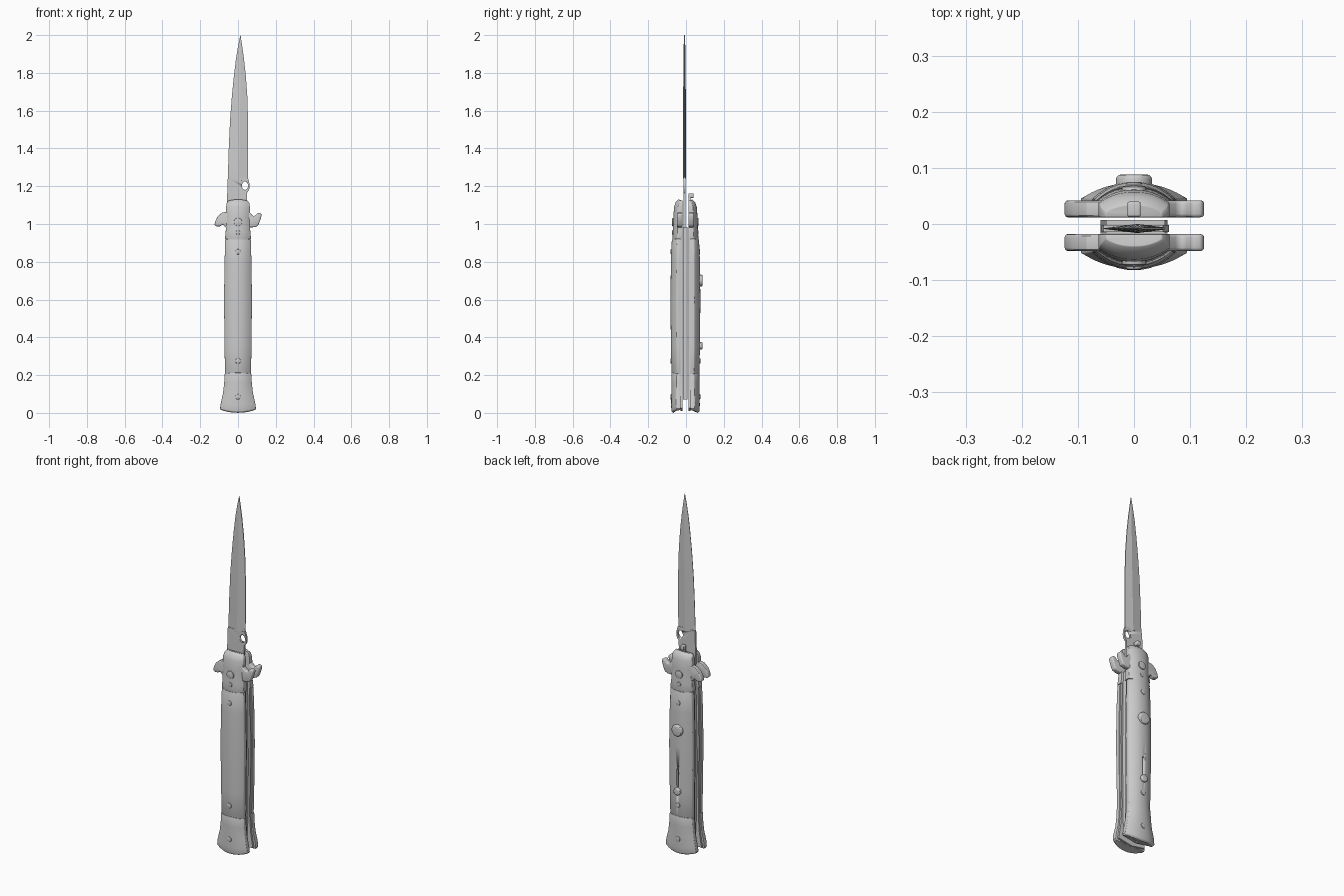
import bpy, bmesh, math

if "Cube" in bpy.data.objects:
    bpy.data.objects.remove(bpy.data.objects["Cube"])

C = -0.003          # y of the blade plane
GAP = 0.015         # half of the slot between the two handle halves

grey = bpy.data.materials.new("plain grey")
grey.diffuse_color = (0.6, 0.6, 0.6, 1)
grey.use_nodes = True
grey.node_tree.nodes["Principled BSDF"].inputs["Base Color"].default_value = grey.diffuse_color


def apply_all(ob):
    bpy.ops.object.select_all(action='DESELECT')
    bpy.context.view_layer.objects.active = ob
    ob.select_set(True)
    for m in list(ob.modifiers):
        bpy.ops.object.modifier_apply(modifier=m.name)


def finish(name, bm, bevel=0.0, segs=2, angle=30):
    bmesh.ops.recalc_face_normals(bm, faces=bm.faces)
    me = bpy.data.meshes.new(name)
    bm.to_mesh(me)
    bm.free()
    ob = bpy.data.objects.new(name, me)
    bpy.context.collection.objects.link(ob)
    me.materials.append(grey)
    if bevel:
        m = ob.modifiers.new("bevel", 'BEVEL')
        m.width, m.segments, m.limit_method = bevel, segs, 'ANGLE'
        m.angle_limit = math.radians(40)
    apply_all(ob)
    bpy.ops.object.shade_smooth_by_angle(angle=math.radians(angle))
    return ob


def loft(name, rings, bevel=0.0, angle=30):
    bm = bmesh.new()
    vs = [[bm.verts.new(p) for p in r] for r in rings]
    n = len(vs[0])
    for a, b in zip(vs, vs[1:]):
        for i in range(n):
            j = (i + 1) % n
            bm.faces.new((a[i], a[j], b[j], b[i]))
    bm.faces.new(vs[0])
    bm.faces.new(vs[-1])
    return finish(name, bm, bevel, 2, angle)


def prism(name, outline, y0, y1, bevel=0.0, segs=3):
    """Outline in x, z extruded along y."""
    bm = bmesh.new()
    f = bm.faces.new([bm.verts.new((x, y0, z)) for x, z in outline])
    r = bmesh.ops.extrude_face_region(bm, geom=[f])
    for v in r["geom"]:
        if isinstance(v, bmesh.types.BMVert):
            v.co.y = y1
    return finish(name, bm, bevel, segs)


def ellipse(cx, cz, rx, rz, n=24):
    return [(cx + rx * math.cos(2 * math.pi * i / n),
             cz + rz * math.sin(2 * math.pi * i / n)) for i in range(n)]


def cut(ob, cutter):
    m = ob.modifiers.new("cut", 'BOOLEAN')
    m.object, m.operation, m.solver = cutter, 'DIFFERENCE', 'EXACT'
    apply_all(ob)
    bpy.data.objects.remove(cutter)


def d_ring(side, z, w, edge, depth, bow, inner):
    """Half-handle section: flat inside, straight edge, domed outside."""
    pts = [(-w, inner)]
    for i in range(17):
        t = -math.cos(math.pi * i / 16)
        pts.append((w * t, edge + (depth - edge) * (1 - abs(t) ** 2.3)))
    pts.append((w, inner))
    return [(x, C + side * y, z + bow * (x / w) ** 2) for x, y in pts]


# stations: z, half width, edge depth, centre depth, bow
SCALE = [(.205, .069, .045, .073, 0), (.35, .071, .047, .077, 0), (.6, .074, .048, .079, 0),
         (.8, .071, .047, .077, 0), (.918, .068, .044, .072, 0)]
BUTT = [(.0, .091, .042, .066, .015), (.008, .095, .048, .074, .015), (.04, .091, .05, .076, .012),
        (.10, .079, .048, .075, .006), (.16, .073, .047, .075, 0), (.213, .071, .047, .075, -.006)]
TOP = [(.915, .069, .044, .07, .006), (.96, .065, .042, .066, 0), (1.04, .063, .042, .064, 0),
       (1.09, .063, .04, .06, 0), (1.115, .06, .034, .052, -.004), (1.13, .05, .024, .037, -.006)]
GUARD = [(0, 1.06), (-.06, 1.064), (-.085, 1.06), (-.108, 1.04), (-.12, 1.015), (-.125, .995),
         (-.115, .988), (-.095, .988), (-.08, .998), (-.06, .975), (0, .97), (.06, .982),
         (.085, .983), (.105, .99), (.116, 1.015), (.125, 1.045), (.122, 1.058), (.105, 1.06),
         (.09, 1.043), (.078, 1.043), (.06, 1.064)]
LINER = [(-.084, .025), (0, .01), (.084, .025), (.07, .11), (.064, .21), (.068, .6), (.062, .93),
         (-.062, .93), (-.068, .6), (-.064, .21), (-.07, .11)]
# pins: z, radius, depth of the head
PINS = [("pivot", 1.01, .022, .070), ("bolster_pin", .955, .012, .070), ("upper_pin", .853, .014, .078),
        ("lower_pin", .275, .014, .079), ("butt_pin", .085, .014, .079)]

for tag, s in (("front", -1), ("back", 1)):
    scale = loft(tag + "_scale", [d_ring(s, *r, .026) for r in SCALE], .004)
    loft(tag + "_butt_bolster", [d_ring(s, *r, .026 if i else .028) for i, r in enumerate(BUTT)], .003)
    loft(tag + "_top_bolster", [d_ring(s, *r, GAP) for r in TOP], .003)
    prism(tag + "_guard", GUARD, C + s * GAP, C + s * .045, .007)
    prism(tag + "_liner", LINER, C + s * GAP, C + s * .027)
    for name, z, r, d in PINS:
        prism(tag + "_" + name, ellipse(0, z, r, r), C + s * .05, C + s * d, .003, 2)

# firing button and safety slide on the back scale
cut(scale, prism("slot_cutter", [(-.006, .35), (.006, .35), (.006, .48), (-.006, .48)], .06, .12))
prism("firing_button", ellipse(0, .70, .032, .032, 32), .05, .088, .008)
prism("safety_slide", ellipse(0, .355, .02, .02), .05, .087, .006)

# spacer between the liners, and the spring tab at the top of the back bolster
prism("back_spacer", [(-.05, .07), (.055, .07), (.06, .5), (.055, .985), (-.05, .985), (-.06, .5)],
      C - .014, C + .010)
prism("spring_tab_stem", [(-.011, 1.03), (.011, 1.03), (.011, 1.15), (-.011, 1.15)], .013, .024, .002)
prism("spring_tab_head", [(-.012, 1.138), (.012, 1.138), (.012, 1.162), (-.012, 1.162)], .013, .040, .004)

# blade: flat tang with an eye, then a diamond-section blade
YB = -.008
tang = prism("blade_tang", [(-.05, .97), (.045, .97), (.047, 1.165), (.058, 1.178), (.062, 1.2),
                            (.059, 1.222), (.052, 1.245), (-.054, 1.245), (-.058, 1.13)],
             YB - .006, YB + .006)
cut(tang, prism("eye_cutter", ellipse(.037, 1.203, .016, .022), -.1, .1))
BLADE = [(1.24, -.054, .052, .008), (1.4, -.049, .054, .008), (1.55, -.042, .053, .0075),
         (1.68, -.032, .049, .007), (1.79, -.021, .041, .006), (1.88, -.010, .031, .005),
         (1.95, .002, .021, .004), (2.0, .0125, .0135, .0005)]
loft("blade", [[(l, YB - .001, z), (.45 * l + .55 * r, YB - t, z), (r, YB - .002, z),
                (r, YB + .002, z), (.45 * l + .55 * r, YB + t, z), (l, YB + .001, z)]
               for z, l, r, t in BLADE], 0, 5)
